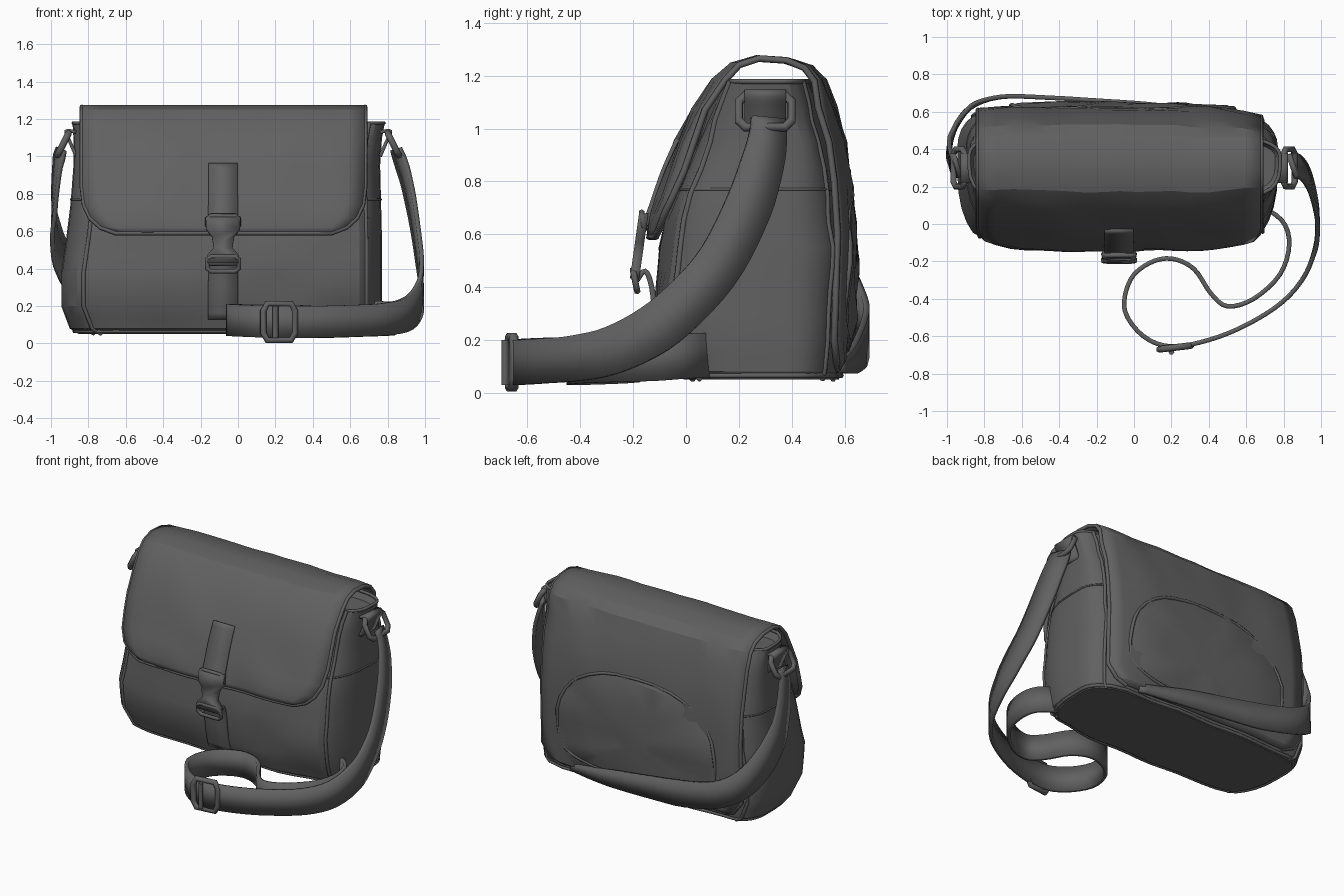
import bpy, bmesh, math
from mathutils import Vector, noise

if "Cube" in bpy.data.objects:
    bpy.data.objects.remove(bpy.data.objects["Cube"])

GREY = (0.12, 0.12, 0.12, 1)
mat = bpy.data.materials.new("charcoal_canvas")
mat.use_nodes = True
mat.diffuse_color = GREY
bsdf = mat.node_tree.nodes["Principled BSDF"]
bsdf.inputs["Base Color"].default_value = GREY
bsdf.inputs["Roughness"].default_value = 0.9


def activate(ob):
    bpy.ops.object.select_all(action='DESELECT')
    ob.select_set(True)
    bpy.context.view_layer.objects.active = ob


def finish(name, verts, faces, thick=0, angle=22):
    """Mesh object from points and faces, optionally thickened."""
    me = bpy.data.meshes.new(name)
    me.from_pydata([tuple(v) for v in verts], [], faces)
    bm = bmesh.new()
    bm.from_mesh(me)
    bmesh.ops.recalc_face_normals(bm, faces=bm.faces)
    bm.to_mesh(me)
    bm.free()
    me.materials.append(mat)
    ob = bpy.data.objects.new(name, me)
    bpy.context.collection.objects.link(ob)
    if thick:
        mod = ob.modifiers.new("thickness", 'SOLIDIFY')
        mod.thickness, mod.offset = thick, 0
    activate(ob)
    bpy.ops.object.shade_smooth_by_angle(angle=math.radians(angle))
    return ob


def grid_faces(rows, cols, closed=False):
    n = cols if closed else cols - 1
    return [(r * cols + c, r * cols + (c + 1) % cols,
             (r + 1) * cols + (c + 1) % cols, (r + 1) * cols + c)
            for r in range(rows - 1) for c in range(n)]


def lerp_table(table, key):
    for a, b in zip(table, table[1:]):
        if key <= b[0]:
            t = max(0, (key - a[0]) / (b[0] - a[0]))
            return [p + (q - p) * t for p, q in zip(a[1:], b[1:])]
    return table[-1][1:]


def tube(name, pts, radius, closed=False):
    cu = bpy.data.curves.new(name, 'CURVE')
    cu.dimensions = '3D'
    cu.bevel_depth, cu.bevel_resolution, cu.use_fill_caps = radius, 1, True
    sp = cu.splines.new('POLY')
    sp.points.add(len(pts) - 1)
    for p, co in zip(sp.points, pts):
        p.co = (*co, 1)
    sp.use_cyclic_u = closed
    cu.materials.append(mat)
    ob = bpy.data.objects.new(name, cu)
    bpy.context.collection.objects.link(ob)
    activate(ob)
    bpy.ops.object.convert(target='MESH')


def smooth_path(pts, steps=4):
    """Catmull-Rom samples through the points."""
    p = [Vector(q) for q in pts]
    p = [2 * p[0] - p[1]] + p + [2 * p[-1] - p[-2]]
    out = []
    for a, b, c, d in zip(p, p[1:], p[2:], p[3:]):
        for k in range(steps):
            t = k / steps
            out.append(0.5 * (2 * b + (c - a) * t + (2 * a - 5 * b + 4 * c - d) * t * t
                              + (3 * b - a - 3 * c + d) * t ** 3))
    return out + [p[-2]]


def ribbon(name, pts, widths, thick, wide=None, bias=0):
    """Webbing along a path, on edge unless given a width axis; bias turns its start to face x."""
    path, verts = smooth_path(pts), []
    for i, p in enumerate(path):
        f = i / (len(path) - 1)
        t = (path[min(i + 1, len(path) - 1)] - path[max(i - 1, 0)]).normalized()
        normal = Vector((t.y, -t.x, 0)).normalized() + Vector((bias * max(0, 3 - 12 * f), 0, 0))
        axis = Vector(wide) if wide else t.cross(normal).normalized()
        w = lerp_table(widths, f)[0]
        verts += [p - axis * w / 2, p + axis * w / 2]
    finish(name, verts, grid_faces(len(path), 2), thick, 30)


def frame(name, centre, u, v, radius):
    """Rectangular ring with clipped corners, spanned by half axes u and v."""
    c, u, v = Vector(centre), Vector(u), Vector(v)
    corners = [(1, .6), (.75, 1), (-.75, 1), (-1, .6), (-1, -.6), (-.75, -1), (.75, -1), (1, -.6)]
    tube(name, [c + u * a + v * b for a, b in corners], radius, True)


def crumple(v):
    """Cloth wrinkles, with front and back curving in towards the ends."""
    x, y, z = v
    u = max(-1, min(1, (x + .08) / .757))
    front = 0.06 * u ** 4 * min(1, max(0, (.25 - y) / .3))
    back = (0.05 if u > 0 else 0.015) * u ** 4 * min(1, max(0, (y - .35) / .2))
    return Vector((x, y + front - back + 0.022 * noise.noise(Vector((x * 4, 0, z * 5))), z))


# Body: rings with tapered ends, z then right/left/front/back limits
BODY = [(0.05, -.85, .74, .0, .57), (0.08, -.90, .76, -.05, .585), (0.2, -.945, .77, -.095, .60),
        (0.38, -.945, .77, -.115, .61), (0.55, -.92, .77, -.105, .61), (0.75, -.895, .765, -.05, .60),
        (0.95, -.88, .76, .04, .555), (1.1, -.88, .77, .1, .51), (1.18, -.885, .785, .13, .47)]
NX, NY, NC = 14, 3, 5


def body_ring(z, grow=0.0):
    x0, x1, y0, y1 = lerp_table(BODY, z)
    x0, x1, y0, y1 = x0 - grow, x1 + grow, y0 - grow, y1 + grow
    rx, front, back = 0.12, .55 * (y1 - y0), .27 * (y1 - y0)
    corners = [(x1 - rx, y0 + front, front, -90), (x1 - rx, y1 - back, back, 0),
               (x0 + rx, y1 - back, back, 90), (x0 + rx, y0 + front, front, 180)]
    arcs = [[Vector((cx + rx * math.cos(math.radians(a + 90 * k / NC)),
                     cy + ry * math.sin(math.radians(a + 90 * k / NC)), z)) for k in range(NC + 1)]
            for cx, cy, ry, a in corners]
    ring = []
    for i, arc in enumerate(arcs):
        n = NY if i % 2 == 0 else NX
        ring += arc + [arc[-1].lerp(arcs[(i + 1) % 4][0], k / n) for k in range(1, n)]
    return [crumple(v) for v in ring]


levels = [0.05, 0.08, 0.14, 0.2, 0.29, 0.38, 0.47, 0.55, 0.65, 0.75, 0.85, 0.95, 1.03, 1.1, 1.18]
rings = [body_ring(z) for z in levels]
rings.append([v - Vector((0, 0, 0.05)) for v in body_ring(1.18, -0.03)])
n = len(rings[0])
faces = grid_faces(len(rings), n, True)
faces += [tuple(range(n)), tuple(range((len(rings) - 1) * n, len(rings) * n))]
finish("bag_body", [v for r in rings for v in r], faces)

# Piping: vertical seams at the corners, base edge and gusset seam
seams = {"front_left": 1, "back_left": NC + NY + NC - 1, "back_right": 2 * NC + NY + NX + 1,
         "front_right": n - NX}
for side, col in seams.items():
    tube("piping_" + side, [r[col] for r in rings[:-1]], 0.011)
tube("base_piping", body_ring(0.065), 0.011, True)
tube("gusset_seam", body_ring(0.77), 0.006, True)
tube("opening_hem", body_ring(1.178, -.004), 0.01, True)

# Flap and back panel: one sheet folded over the top (y, z, corner inset)
SHEET = [(.585, .09, .14), (.605, .12, .06), (.617, .2, 0), (.625, .4, 0), (.625, .6, 0), (.613, .8, 0),
         (.59, .95, 0), (.555, 1.08, 0), (.52, 1.18, 0), (.47, 1.23, 0), (.38, 1.258, 0), (.27, 1.265, 0),
         (.18, 1.24, 0), (.11, 1.18, 0), (.035, 1.07, 0), (-.025, .95, 0), (-.067, .84, 0),
         (-.1, .74, .012), (-.122, .67, .045), (-.132, .62, .1), (-.137, .59, .18)]
NS = 17
verts = []
for y, z, inset in SHEET:
    for i in range(NS):
        x = -.835 + inset + (1.515 - 2 * inset) * i / (NS - 1)
        verts.append(crumple((x, y, z)))
finish("flap_and_back_panel", verts, grid_faces(len(SHEET), NS), 0.022)
edge = [verts[r * NS] for r in range(len(SHEET))]
edge += verts[-NS + 1:] + [verts[r * NS + NS - 1] for r in range(len(SHEET) - 2, -1, -1)]
tube("flap_binding", edge, 0.013)

# Rounded pocket on the back, following the panel
BACK = [(z, y) for y, z, _ in SHEET[:9]]
verts, NP = [], 36
for scale, lift in ((1, .008), (.94, .018), (.6, .02), (.2, .02)):
    for k in range(NP):
        a = 2 * math.pi * k / NP
        c, s = math.cos(a), math.sin(a)
        x = -.06 + .6 * scale * math.copysign(abs(c) ** .8, c)
        z = .4 + (.44 if s > 0 else .25) * scale * math.copysign(abs(s) ** (.9 if s > 0 else .5), s)
        verts.append(crumple((x, lerp_table(BACK, z)[0] + lift, z)))
finish("back_pocket", verts, grid_faces(4, NP, True) + [tuple(range(3 * NP, 4 * NP))])
tube("pocket_piping", verts[:NP], 0.011, True)

# Front closure webbing, above and below the buckle
ACROSS = (1, 0, 0)
WEB = [(0, .155), (1, .16)]
ribbon("upper_closure_webbing", [(-.08, -.03, .96), (-.08, -.083, .84), (-.08, -.125, .72),
                                 (-.08, -.16, .62)], WEB, .022, ACROSS)
ribbon("lower_closure_webbing", [(-.08, -.19, .42), (-.08, -.155, .46), (-.08, -.13, .4),
                                 (-.08, -.112, .26), (-.08, -.08, .13)], WEB, .02, ACROSS)

# Side-release buckle: tapered plate plus two end frames
half = [(.09, .68), (.09, .61), (.06, .57), (.05, .51), (.085, .47), (.085, .43)]
outline = [(a, z) for a, z in half] + [(-a, z) for a, z in reversed(half)]
finish("buckle_body", [(-.08 + a, -.16 - (.68 - z) * .14, z) for a, z in outline],
       [tuple(range(len(outline)))], 0.035)
frame("buckle_top_bar", (-.08, -.163, .65), (.085, 0, 0), (0, -.005, .032), .012)
frame("buckle_lower_frame", (-.08, -.193, .425), (.085, 0, 0), (0, -.008, .04), .013)

# End tabs and strap rings
for side, sx, x in (("left", 1, .77), ("right", -1, -.875)):
    base = Vector((x, .3, 0))
    frame(side + "_strap_ring", base + Vector((.06 * sx, 0, 1.065)), (0, .1, 0),
          (.03 * sx, 0, -.06), .018)
    ribbon(side + "_ring_tab", [base + Vector((-.01 * sx, 0, 1.0)), base + Vector((.02 * sx, 0, 1.07)),
                                base + Vector((.045 * sx, 0, 1.135)), base + Vector((-.01 * sx, 0, 1.13))],
           WEB, .018, (0, 1, 0))

# Shoulder strap: front loop, then the trailing end around the back
ribbon("front_strap", [(.845, .31, 1.04), (.87, .31, .97), (.9, .29, .87), (.935, .235, .7),
                       (.965, .135, .5), (.98, .02, .36), (.97, -.12, .24), (.91, -.28, .16),
                       (.79, -.42, .13), (.6, -.54, .12), (.4, -.62, .115), (.2, -.655, .115),
                       (.05, -.6, .12), (-.05, -.46, .125), (-.02, -.3, .125), (.08, -.21, .125),
                       (.2, -.185, .125), (.32, -.24, .12), (.41, -.37, .115), (.5, -.44, .115),
                       (.64, -.4, .12), (.78, -.27, .125), (.83, -.11, .13), (.79, .02, .14),
                       (.64, .12, .14)], [(0, .13), (.12, .18), (.25, .19), (.35, .17), (1, .17)],
       .024, None, -1)
ribbon("back_strap", [(-.945, .31, 1.04), (-.965, .32, .95), (-.98, .36, .78), (-.98, .43, .62),
                      (-.945, .53, .47), (-.86, .63, .34), (-.7, .68, .25), (-.45, .675, .19),
                      (-.2, .66, .16), (.05, .643, .135), (.25, .62, .115), (.45, .585, .1)],
       [(0, .13), (.3, .18), (.65, .17), (.85, .11), (1, .05)], .024, None, 1)

# Length adjuster on the loop
frame("strap_adjuster", (.22, -.66, .115), (.085, .01, 0), (0, 0, .098), .018)
tube("adjuster_bar", [(.2, -.685, .03), (.2, -.685, .2)], .016)
